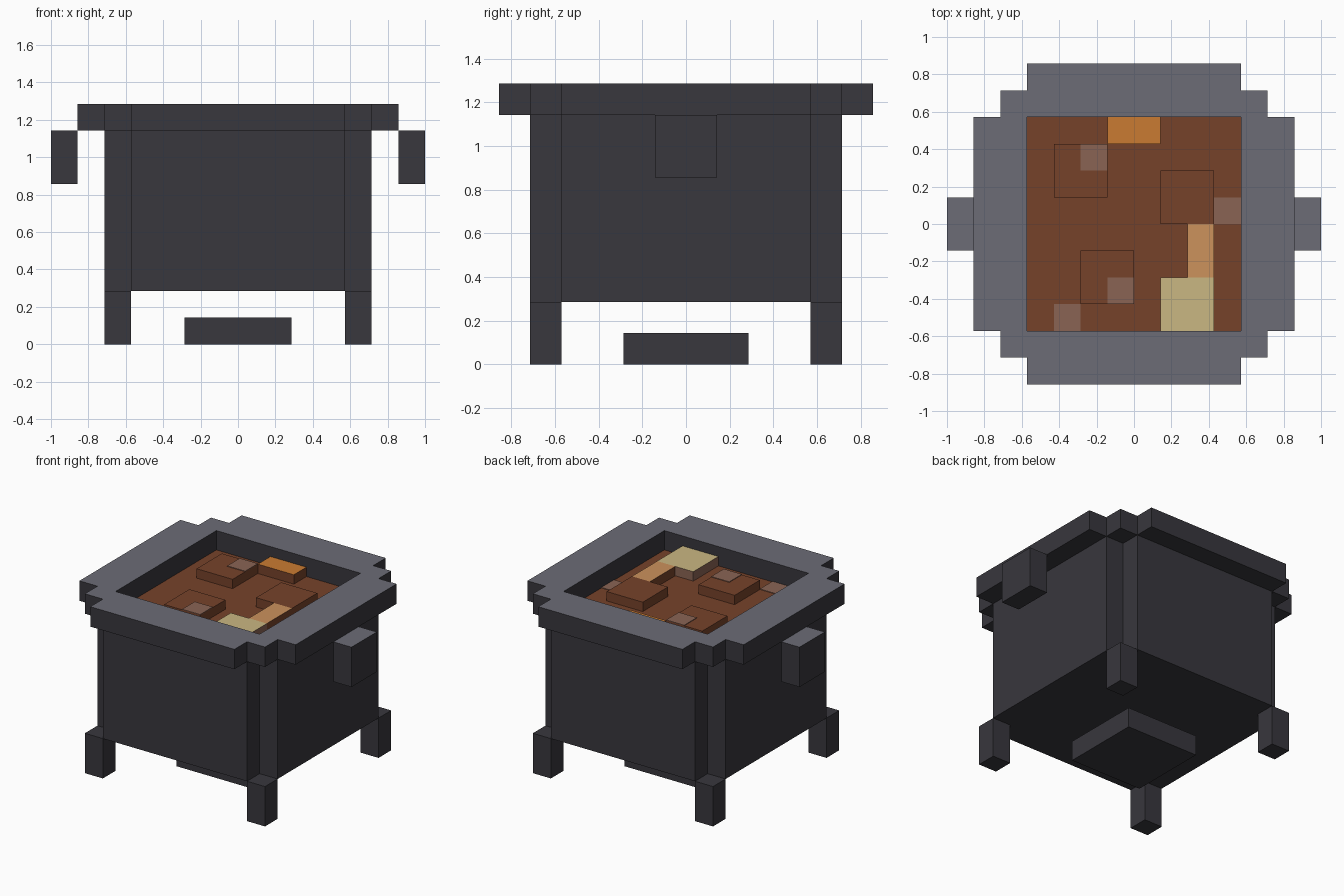
import bpy
import bmesh

cube = bpy.data.objects.get("Cube")
if cube:
    bpy.data.objects.remove(cube, do_unlink=True)

U = 1 / 7  # one block of the modelling grid


def material(name, *srgb):
    rgb = [((c / 255 + 0.055) / 1.055) ** 2.4 for c in srgb]
    mat = bpy.data.materials.new(name)
    mat.use_nodes = True
    mat.diffuse_color = (*rgb, 1)
    bsdf = mat.node_tree.nodes["Principled BSDF"]
    bsdf.inputs["Base Color"].default_value = (*rgb, 1)
    bsdf.inputs["Roughness"].default_value = 0.9
    return mat


iron = material("dark iron", 56, 55, 61)
worn = material("worn grey iron", 108, 108, 118)
soup = material("brown stew", 118, 66, 42)
shine = material("pale stew highlight", 138, 100, 84)
orange = material("orange vegetable", 202, 123, 50)
peach = material("peach vegetable", 204, 146, 92)
cream = material("cream vegetable", 202, 183, 130)


def prism(name, cells, z0, z1, side, top=None):
    """Extrude a flat patch of rectangles (x0, x1, y0, y1), in grid units."""
    bm = bmesh.new()
    for x0, x1, y0, y1 in cells:
        corners = ((x0, y0), (x1, y0), (x1, y1), (x0, y1))
        bm.faces.new([bm.verts.new((x * U, y * U, z0 * U)) for x, y in corners])
    bmesh.ops.remove_doubles(bm, verts=bm.verts, dist=0.001)
    out = bmesh.ops.extrude_face_region(bm, geom=bm.faces[:])
    verts = [g for g in out["geom"] if isinstance(g, bmesh.types.BMVert)]
    bmesh.ops.translate(bm, verts=verts, vec=(0, 0, (z1 - z0) * U))
    bmesh.ops.recalc_face_normals(bm, faces=bm.faces)
    bm.normal_update()
    # upward faces take the top colour
    for f in bm.faces:
        f.material_index = int(top is not None and f.normal.z > 0.5)
    mesh = bpy.data.meshes.new(name)
    bm.to_mesh(mesh)
    bm.free()
    mesh.materials.append(side)
    mesh.materials.append(top or side)
    obj = bpy.data.objects.new(name, mesh)
    bpy.context.collection.objects.link(obj)
    return obj


def stepped(lines, keep):
    """Rectangles between grid lines whose centre passes the rule."""
    spans = list(zip(lines, lines[1:]))
    return [(*a, *b) for a in spans for b in spans
            if keep(abs(sum(a)) / 2, abs(sum(b)) / 2)]


# Pot body with notched corners
prism("pot_body", stepped((-5, -4, 4, 5), lambda x, y: min(x, y) < 4), 2, 8, iron)

# Stepped rim around the square opening
prism("pot_rim", stepped((-6, -5, -4, 4, 5, 6),
                         lambda x, y: max(x, y) > 4 and (max(x, y) < 5 or min(x, y) < 4)),
      8, 9, iron, worn)

# Legs and handles
for sx, side in ((-1, "right"), (1, "left")):
    xs = sorted((4 * sx, 5 * sx))
    for sy, end in ((-1, "front"), (1, "back")):
        prism(f"{end}_{side}_leg", [(*xs, *sorted((4 * sy, 5 * sy)))], 0, 2, iron)
    prism(f"{side}_handle", [(*sorted((6 * sx, 7 * sx)), -1, 1)], 6, 8, iron, worn)

# Slab under the pot
prism("base_slab", [(-2, 2, -2, 2)], 0, 1, iron)

# Stew surface and floating pieces
prism("stew_surface", [(-4, 4, -4, 4)], 8, 8.03, soup)
TOP = 8.5
for i, (x, y) in enumerate(((-3, 1), (1, 0), (-2, -3))):
    prism(f"stew_chunk_{i + 1}", [(x, x + 2, y, y + 2)], 8, TOP, soup)
prism("orange_piece", [(-1, 1, 3, 4)], 8, TOP, soup, orange)
prism("peach_piece", [(2, 3, -2, 0)], 8, TOP, soup, peach)
prism("cream_piece", [(1, 3, -4, -2)], 8, TOP, shine, cream)

# Highlights on the stew and on the chunks
for i, (x, y, z) in enumerate(((-2, 2, TOP), (-1, -3, TOP), (3, 0, 8.03), (-3, -4, 8.03))):
    prism(f"highlight_{i + 1}", [(x, x + 1, y, y + 1)], z, z + 0.03, shine)
